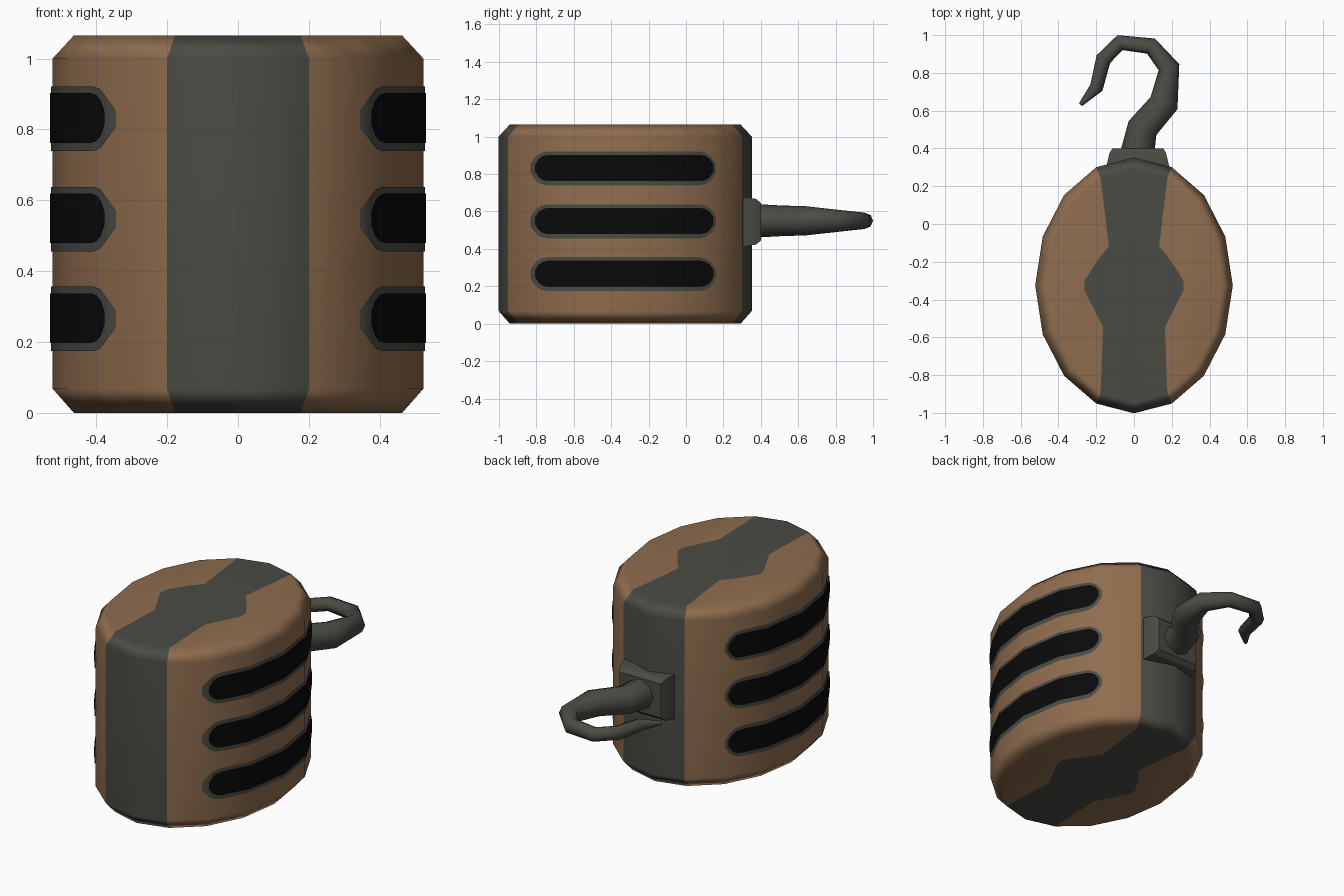
import bpy, bmesh, math
from mathutils import Vector

if "Cube" in bpy.data.objects:
    bpy.data.objects.remove(bpy.data.objects["Cube"])

CY, RX, RY, H = -0.325, 0.523, 0.677, 1.065   # oval body centre, radii, height
N = 16


def mat(name, r, g, b):
    m = bpy.data.materials.new(name)
    m.diffuse_color = (r, g, b, 1)
    m.use_nodes = True
    m.node_tree.nodes["Principled BSDF"].inputs["Base Color"].default_value = m.diffuse_color
    return m


BROWN = mat("brown_shell", 0.275, 0.152, 0.077)
GREY = mat("dark_grey", 0.068, 0.071, 0.058)
BLACK = mat("slot_black", 0.003, 0.003, 0.003)


def finish(name, bm, mats, angle=60):
    bmesh.ops.recalc_face_normals(bm, faces=bm.faces)
    me = bpy.data.meshes.new(name)
    bm.to_mesh(me)
    bm.free()
    for m in mats:
        me.materials.append(m)
    ob = bpy.data.objects.new(name, me)
    bpy.context.collection.objects.link(ob)
    bpy.ops.object.select_all(action='DESELECT')
    ob.select_set(True)
    bpy.context.view_layer.objects.active = ob
    bpy.ops.object.shade_smooth_by_angle(angle=math.radians(angle))
    return ob


def loft(bm, rings, caps=True):
    vs = [[bm.verts.new(p) for p in r] for r in rings]
    n = len(rings[0])
    for a, b in zip(vs, vs[1:]):
        for i in range(n):
            j = (i + 1) % n
            bm.faces.new((a[i], a[j], b[j], b[i]))
    if caps:
        bm.faces.new(vs[0])
        bm.faces.new(vs[-1])
    return vs


def oval(inset, z):
    return [((RX - inset) * math.sin(i * math.tau / N),
             CY + (RY - inset) * math.cos(i * math.tau / N), z) for i in range(N)]


# Body: chamfered 16-sided oval drum with a zigzag stripe over both ends
ZIGZAG = [(0.133, -0.12), (0.18, -0.175), (0.263, -0.30), (0.263, -0.35), (0.164, -0.545), (0.172, -0.77)]
bm = bmesh.new()
rings = loft(bm, [oval(0.06, 0), oval(0, 0.068), oval(0, H - 0.065), oval(0.06, H)], caps=False)
for f in bm.faces:
    f.material_index = 1 if abs(f.calc_center_median().x) < 0.15 else 0
for ring in (rings[0], rings[-1]):
    z = ring[0].co.z
    right = [bm.verts.new((x, y, z)) for x, y in ZIGZAG]
    left = [bm.verts.new((-x, y, z)) for x, y in ZIGZAG]
    bm.faces.new(ring[1:8] + right[::-1])
    bm.faces.new(ring[9:16] + left)
    stripe = bm.faces.new([ring[0], ring[1]] + right + ring[7:10] + left[::-1] + [ring[15]])
    stripe.material_index = 1
body = finish("body", bm, [BROWN, GREY])
wn = body.modifiers.new("soft_chamfer", 'WEIGHTED_NORMAL')
wn.keep_sharp = True


# Side slots: thin plates following the faceted wall
CORNERS = [(p[0], p[1]) for p in oval(0, 0)[0:9]]


def wall_x(y):
    for (x0, y0), (x1, y1) in zip(CORNERS, CORNERS[1:]):
        if y1 <= y <= y0:
            return x0 + (x1 - x0) * (y - y0) / (y1 - y0)
    return 0


def slot(name, side, zc, y0, y1, half, off, m):
    # rounded ends plus a column at every wall corner
    cols = []
    for k in range(5):
        a = math.radians(10 + 20 * k)
        d, h = half * (1 - math.cos(math.radians(22.5 * k))), half * math.sin(math.radians(max(22.5 * k, 14)))
        cols += [(y0 + d, h), (y1 - d, h)]
    for _, y in CORNERS:
        if y0 + half < y < y1 - half:
            cols.append((y, half))
        elif y0 < y < y1:
            d = half - min(y - y0, y1 - y)
            cols.append((y, max(math.sqrt(half * half - d * d), half * 0.25)))
    cols.sort()
    bm = bmesh.new()
    prev = None
    for y, h in cols:
        x = wall_x(y)
        n = Vector((x / RX ** 2, (y - CY) / RY ** 2)).normalized() * off
        pair = [bm.verts.new((side * (x + n.x), y + n.y, zc + s * h)) for s in (-1, 1)]
        if prev:
            f = bm.faces.new((prev[0], pair[0], pair[1], prev[1]))
            f.normal_update()
            if f.normal.x * side < 0:
                f.normal_flip()
        prev = pair
    me = bpy.data.meshes.new(name)
    bm.to_mesh(me)
    bm.free()
    me.materials.append(m)
    for p in me.polygons:
        p.use_smooth = True
    bpy.context.collection.objects.link(bpy.data.objects.new(name, me))


for side, tag in ((1, "right"), (-1, "left")):
    for i, zc in enumerate((0.265, 0.547, 0.83)):
        slot(f"slot_rim_{tag}_{i}", side, zc, -0.828, 0.158, 0.091, 0.004, GREY)
        slot(f"slot_{tag}_{i}", side, zc + 0.002, -0.803, 0.143, 0.07, 0.008, BLACK)


# Collar: square tapered mount at the back
def rect(y, hx, hz):
    return [(0.02 + sx * hx, y, 0.545 + sz * hz) for sx, sz in ((-1, -1), (1, -1), (1, 1), (-1, 1))]


bm = bmesh.new()
loft(bm, [rect(0.25, 0.167, 0.133), rect(0.31, 0.165, 0.133), rect(0.375, 0.15, 0.122), rect(0.4, 0.135, 0.1)])
finish("hook_collar", bm, [GREY], 25)

# Hook: tapering eight-sided tube along a bent path (x, y, radius)
PATH = [(0.022, 0.36, 0.088), (0.022, 0.40, 0.088), (0.045, 0.508, 0.082), (0.159, 0.64, 0.078),
        (0.185, 0.83, 0.057), (0.09, 0.942, 0.045), (-0.074, 0.96, 0.042), (-0.162, 0.873, 0.041),
        (-0.199, 0.722, 0.036), (-0.283, 0.632, 0.011)]
rings = []
for i, (x, y, r) in enumerate(PATH):
    a, b = PATH[max(i - 1, 0)], PATH[min(i + 1, len(PATH) - 1)]
    p = Vector((x, y))
    t = Vector((0, 0))
    for q, s in ((a, 1), (b, -1)):
        d = (p - Vector(q[:2])) * s
        if d.length > 0:
            t += d.normalized()
    t.normalize()
    side = Vector((-t.y, t.x, 0))
    rings.append([Vector((x, y, 0.55)) + side * (r * math.cos(k * math.tau / 8))
                  + Vector((0, 0, r * math.sin(k * math.tau / 8))) for k in range(8)])
bm = bmesh.new()
loft(bm, rings)
finish("hook", bm, [GREY])
